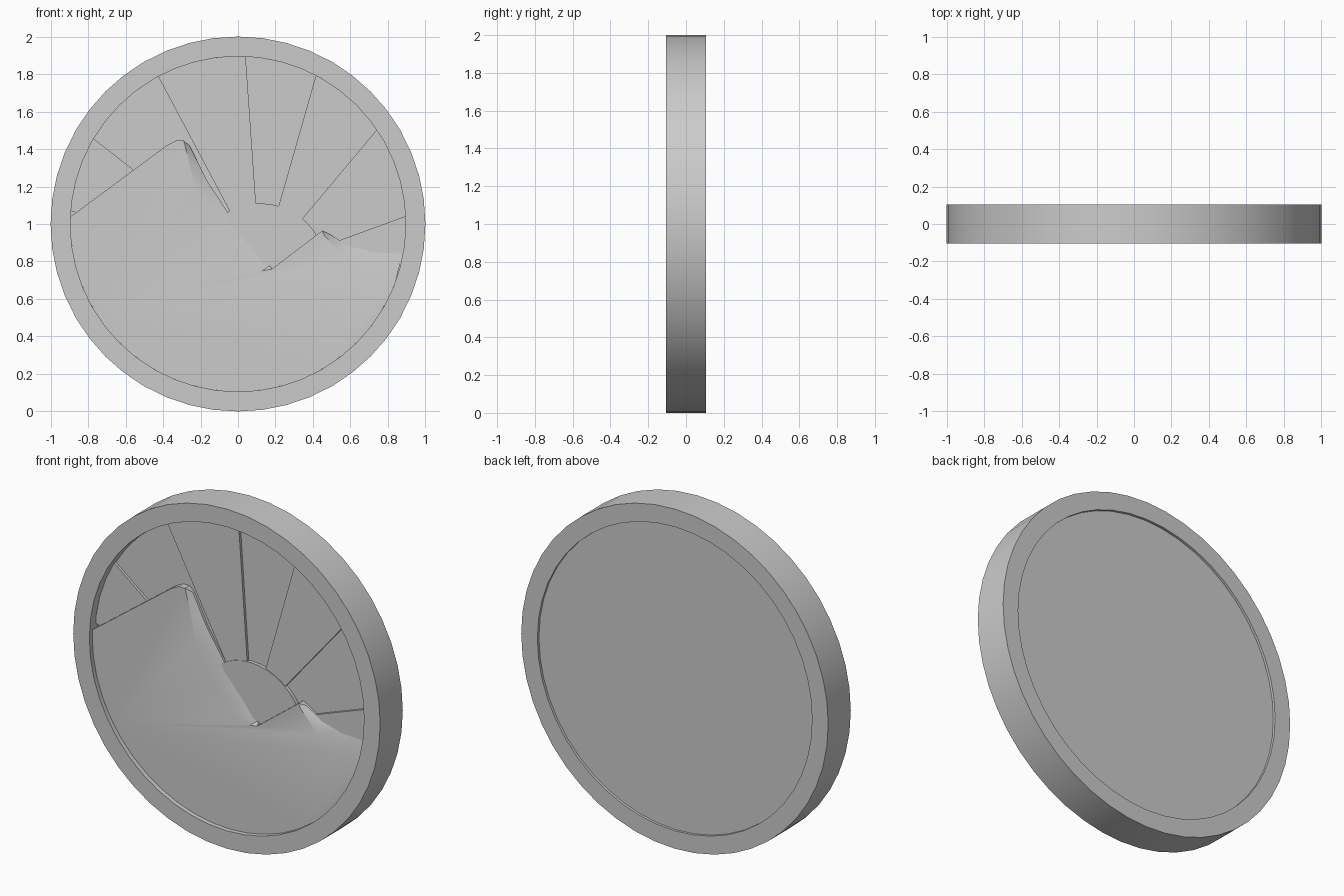
import bpy, bmesh, math
from math import cos, sin, radians

if "Cube" in bpy.data.objects:
    bpy.data.objects.remove(bpy.data.objects["Cube"], do_unlink=True)

grey = bpy.data.materials.new("plain grey")
grey.use_nodes = True
grey.diffuse_color = (0.6, 0.6, 0.6, 1)
grey.node_tree.nodes["Principled BSDF"].inputs["Base Color"].default_value = grey.diffuse_color

RIM, INNER, HALF = 1.0, 0.895, 0.105
SUN = (0.12, 0.76)
SUN_R = 0.35


def finish(name, bm, smooth=True):
    bmesh.ops.recalc_face_normals(bm, faces=bm.faces)
    mesh = bpy.data.meshes.new(name)
    bm.to_mesh(mesh)
    bm.free()
    mesh.materials.append(grey)
    ob = bpy.data.objects.new(name, mesh)
    bpy.context.collection.objects.link(ob)
    bpy.ops.object.select_all(action='DESELECT')
    ob.select_set(True)
    bpy.context.view_layer.objects.active = ob
    if smooth:
        bpy.ops.object.shade_smooth_by_angle(angle=radians(25))
    return ob


def close_back(bm, depth):
    """Extrude the open border back to a flat depth and cap it."""
    border = [e for e in bm.edges if e.is_boundary]
    geom = bmesh.ops.extrude_edge_only(bm, edges=border)["geom"]
    for v in geom:
        if isinstance(v, bmesh.types.BMVert):
            v.co.y = depth
    bmesh.ops.holes_fill(bm, edges=[e for e in bm.edges if e.is_boundary], sides=0)


def plate(name, outline, front, back):
    bm = bmesh.new()
    bm.faces.new([bm.verts.new((x, front, z)) for x, z in outline])
    close_back(bm, back)
    return finish(name, bm)


def arc(a0, a1, n, r=INNER, centre=(0, 1)):
    return [(centre[0] + r * cos(radians(a0 + (a1 - a0) * i / n)),
             centre[1] + r * sin(radians(a0 + (a1 - a0) * i / n))) for i in range(n + 1)]


def hit_rim(angle):
    """Angle about the disc centre where a ray from the sun meets the rim."""
    dx, dz = cos(radians(angle)), sin(radians(angle))
    px, pz = SUN[0], SUN[1] - 1
    b = px * dx + pz * dz
    t = -b + math.sqrt(b * b - px * px - pz * pz + INNER ** 2)
    return math.degrees(math.atan2(pz + t * dz, px + t * dx))


# Outer rim: a square profile turned around the y axis
bm = bmesh.new()
profile = [(RIM, -HALF), (RIM, HALF), (INNER, HALF), (INNER, -HALF)]
N = 48
rings = [[bm.verts.new((r * cos(math.tau * i / N), y, 1 + r * sin(math.tau * i / N)))
          for r, y in profile] for i in range(N)]
for i in range(N):
    a, b = rings[i], rings[(i + 1) % N]
    for j in range(4):
        k = (j + 1) % 4
        bm.faces.new((a[j], a[k], b[k], b[j]))
finish("rim", bm)

# Backing disc, slightly recessed behind
plate("backing_disc", arc(0, 360, N)[:-1], -0.03, 0.09)

# Sun rays, alternately raised and low
dividers = [-5, 20, 50, 74, 94, 118, 142, 163, 185]
for i, (a0, a1) in enumerate(zip(dividers, dividers[1:])):
    outline = arc(hit_rim(a0), hit_rim(a1), 8) + arc(a1, a0, 6, SUN_R - 0.03, SUN)
    plate(f"sun_ray_{i + 1}", outline, -0.052 if i % 2 == 0 else -0.036, 0)

# Sun
plate("sun", arc(0, 360, 40, SUN_R, SUN)[:-1], -0.056, 0)

# Mountains: a flat front with two soft slopes falling to the sky
left_in = [(-0.27, 1.37), (-0.22, 1.15), (-0.1, 0.93), (0.03, 0.8), (0.13, 0.75)]
left_out = [(-0.26, 1.42), (-0.17, 1.24), (-0.04, 1.04), (0.08, 0.9), (0.17, 0.78)]
right_in = [(0.46, 0.94), (0.57, 0.82), (0.7, 0.73), (0.8, 0.68)]
right_out = [(0.48, 0.95), (0.58, 0.89), (0.7, 0.86), (0.882, 0.85)]
crest = [(-0.38, 1.42), (-0.33, 1.445), (-0.29, 1.445)]
ridge = [(0.18, 0.76), (0.45, 0.965)]
FRONT = -0.078

bm = bmesh.new()


def add(points, y):
    return [bm.verts.new((x, y, z)) for x, z in points]


peak, left, top, right = (add(p, FRONT) for p in (crest, left_in, ridge, right_in))
left_low, right_low = add(left_out, -0.05), add(right_out, -0.05)
lower_rim = add(arc(-21, -182.5, 28), FRONT)
bm.faces.new(peak + left + top + right + lower_rim)
for inner, outer in ((left, left_low), (right, right_low)):
    for i in range(len(inner) - 1):
        bm.faces.new((inner[i], outer[i], outer[i + 1], inner[i + 1]))
bm.faces.new((peak[-1], left_low[0], left[0]))
bm.faces.new((left[-1], left_low[-1], top[0]))
bm.faces.new((top[-1], right_low[0], right[0]))
bm.faces.new((right[-1], right_low[-1], lower_rim[0]))
close_back(bm, 0)
finish("mountains", bm)
